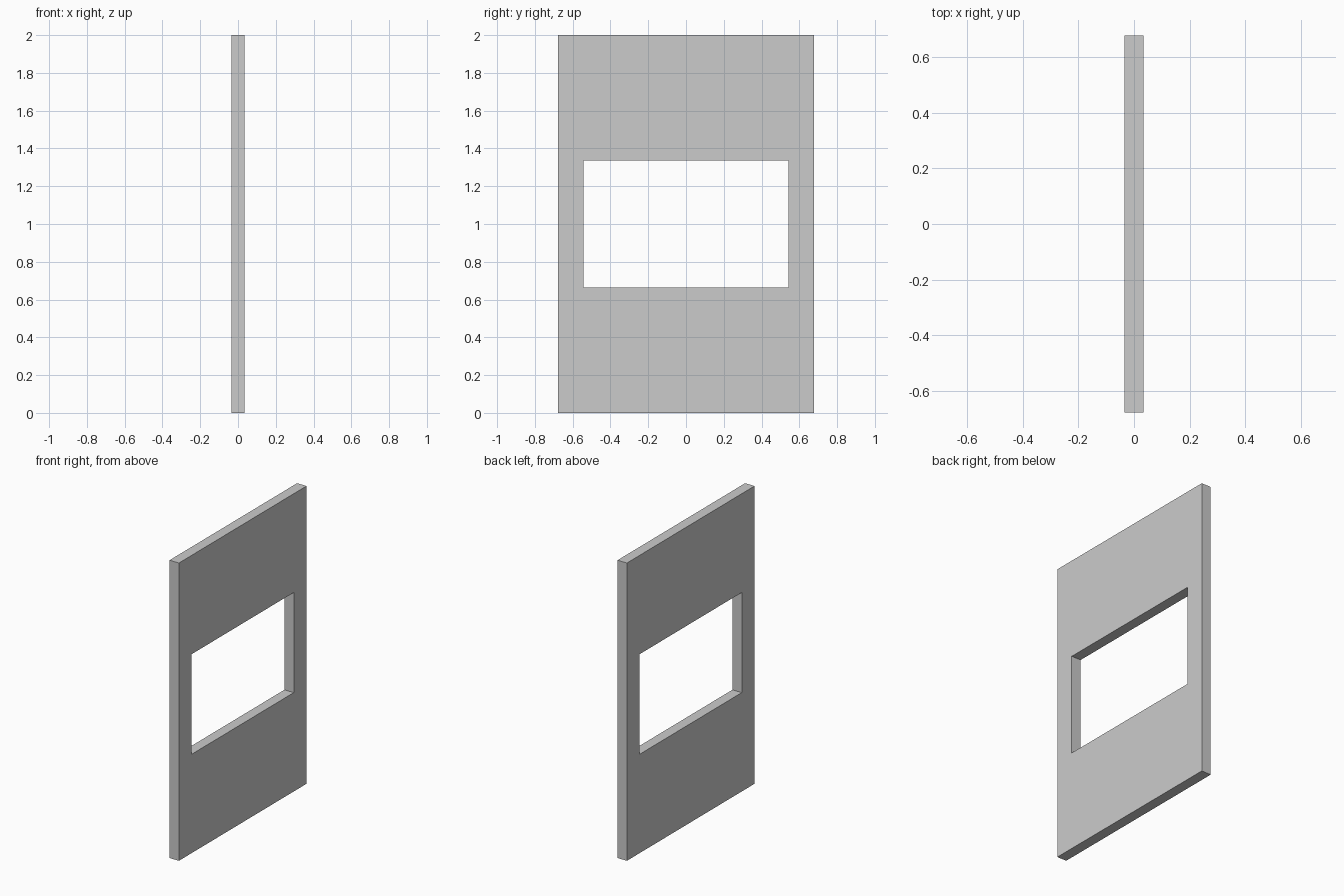
import bpy, bmesh

if "Cube" in bpy.data.objects:
    bpy.data.objects.remove(bpy.data.objects["Cube"])

THICK = 0.07
MID_Z = 1.0


def rect(bm, half_w, half_h, x):
    """Rectangular loop of vertices in the YZ plane."""
    corners = [(-1, -1), (1, -1), (1, 1), (-1, 1)]
    return [bm.verts.new((x, sy * half_w, MID_Z + sz * half_h)) for sy, sz in corners]


def bridge(bm, a, b):
    """Quads between two matching loops."""
    for i in range(4):
        j = (i + 1) % 4
        bm.faces.new((a[i], a[j], b[j], b[i]))


# Flat panel with a rectangular window opening
bm = bmesh.new()
loops = [
    rect(bm, 0.677, 1.0, -THICK / 2),
    rect(bm, 0.677, 1.0, THICK / 2),
    rect(bm, 0.542, 0.336, THICK / 2),
    rect(bm, 0.542, 0.336, -THICK / 2),
]
for k in range(4):
    bridge(bm, loops[k], loops[(k + 1) % 4])
bmesh.ops.recalc_face_normals(bm, faces=bm.faces)

mesh = bpy.data.meshes.new("window_panel")
bm.to_mesh(mesh)
bm.free()
panel = bpy.data.objects.new("window_panel", mesh)
bpy.context.collection.objects.link(panel)
